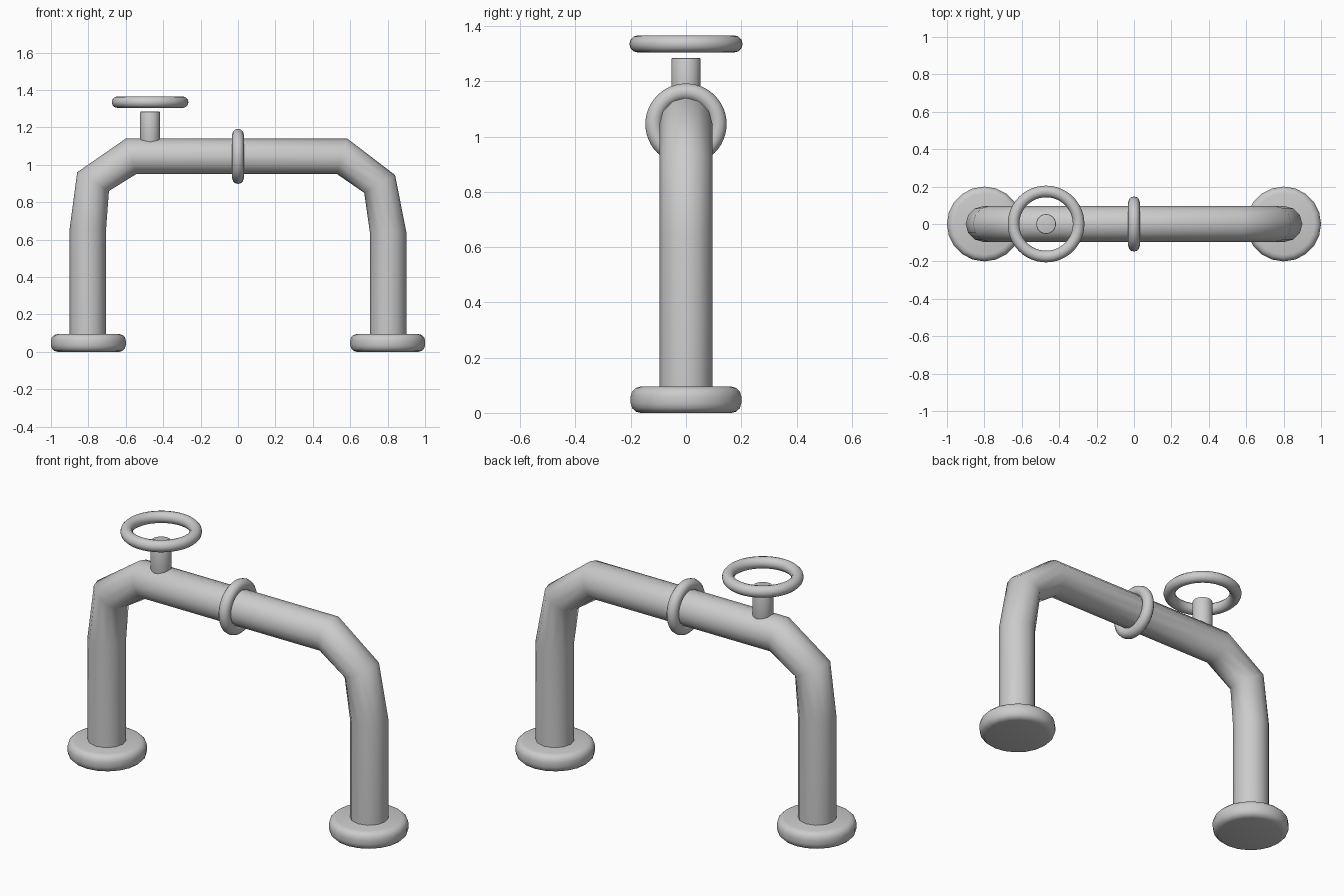
import bpy, bmesh, math
from mathutils import Vector

if "Cube" in bpy.data.objects:
    bpy.data.objects.remove(bpy.data.objects["Cube"])

metal = bpy.data.materials.new("grey metal")
metal.diffuse_color = (0.6, 0.6, 0.6, 1)
metal.use_nodes = True
metal.node_tree.nodes["Principled BSDF"].inputs["Base Color"].default_value = metal.diffuse_color


def finish(obj, angle=40):
    """Give the part its colour and smooth shading."""
    obj.data.materials.clear()
    obj.data.materials.append(metal)
    bpy.ops.object.select_all(action='DESELECT')
    obj.select_set(True)
    bpy.context.view_layer.objects.active = obj
    bpy.ops.object.shade_smooth_by_angle(angle=math.radians(angle))
    return obj


def rounded_disc(name, loc, radius, height, bevel, segments, sides):
    bpy.ops.mesh.primitive_cylinder_add(vertices=sides, radius=radius, depth=height, location=loc)
    obj = bpy.context.object
    obj.name = name
    mod = obj.modifiers.new("round_rim", 'BEVEL')
    mod.width, mod.segments = bevel, segments
    mod.limit_method, mod.angle_limit = 'ANGLE', math.radians(60)
    bpy.ops.object.modifier_apply(modifier=mod.name)
    return finish(obj)


def ring(name, loc, outer, tube, rot=(0, 0, 0)):
    bpy.ops.mesh.primitive_torus_add(major_segments=48, minor_segments=12, location=loc,
                                     rotation=rot, major_radius=outer - tube, minor_radius=tube)
    bpy.context.object.name = name
    return finish(bpy.context.object, 60)


# Bent pipe: mitred rings given by outer and inner bend points (x, z)
bends = [((-0.9, 0.05), (-0.705, 0.05)), ((-0.9, 0.66), (-0.705, 0.66)),
         ((-0.86, 0.96), (-0.69, 0.86)), ((-0.6, 1.14), (-0.545, 0.95)),
         ((0.585, 1.14), (0.53, 0.95)), ((0.84, 0.945), (0.675, 0.85)),
         ((0.9, 0.64), (0.705, 0.64)), ((0.9, 0.05), (0.705, 0.05))]
SIDES = 12
bm = bmesh.new()
loops = []
for (ox, oz), (ix, iz) in bends:
    mid = Vector(((ox + ix) / 2, 0, (oz + iz) / 2))
    half = Vector(((ox - ix) / 2, 0, (oz - iz) / 2))
    loops.append([bm.verts.new(mid + half * math.cos(a) + Vector((0, 0.096 * math.sin(a), 0)))
                  for a in (math.tau * k / SIDES for k in range(SIDES))])
for a, b in zip(loops, loops[1:]):
    for k in range(SIDES):
        n = (k + 1) % SIDES
        bm.faces.new((a[k], a[n], b[n], b[k]))
bm.faces.new(loops[0])
bm.faces.new(loops[-1])
bmesh.ops.recalc_face_normals(bm, faces=bm.faces)
mesh = bpy.data.meshes.new("bent_pipe")
bm.to_mesh(mesh)
bm.free()
pipe = bpy.data.objects.new("bent_pipe", mesh)
bpy.context.collection.objects.link(pipe)
finish(pipe, 60)

# Foot flanges
for side, x in (("left", -0.8), ("right", 0.8)):
    rounded_disc(side + "_foot_flange", (x, 0, 0.0475), 0.2, 0.095, 0.035, 3, 20)

# Collar around the middle of the pipe
ring("pipe_collar", (0, 0, 1.045), 0.147, 0.031, (0, math.pi / 2, 0))

# Valve stem and hand wheel floating above it
rounded_disc("valve_stem", (-0.47, 0, 1.185), 0.053, 0.2, 0.006, 2, 24)
ring("valve_wheel", (-0.47, 0, 1.335), 0.205, 0.031)
